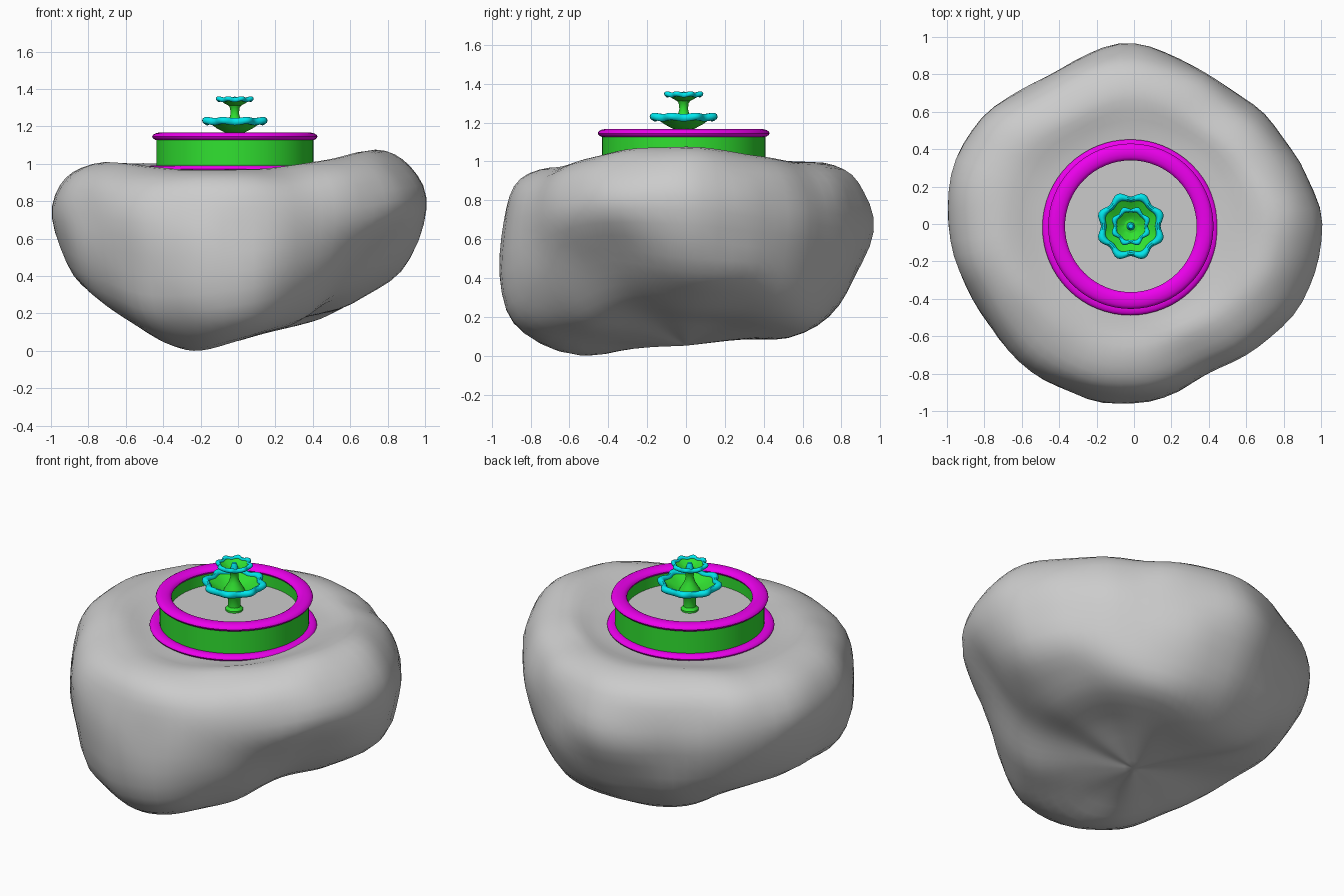
import bpy, math
from mathutils import Vector, noise

if "Cube" in bpy.data.objects:
    bpy.data.objects.remove(bpy.data.objects["Cube"])

CX, CY = -0.017, -0.012  # fountain axis


def material(name, col):
    m = bpy.data.materials.new(name)
    m.diffuse_color = (*col, 1)
    m.use_nodes = True
    m.node_tree.nodes["Principled BSDF"].inputs["Base Color"].default_value = m.diffuse_color
    return m


GREEN = material("green", (0.03, 0.75, 0.03))
MAGENTA = material("magenta", (0.85, 0.0, 0.85))
CYAN = material("cyan", (0.0, 0.8, 0.85))


def make(name, verts, faces, mat=None, angle=40):
    me = bpy.data.meshes.new(name)
    me.from_pydata(verts, [], faces)
    ob = bpy.data.objects.new(name, me)
    bpy.context.collection.objects.link(ob)
    if mat:
        me.materials.append(mat)
    bpy.ops.object.select_all(action='DESELECT')
    ob.select_set(True)
    bpy.context.view_layer.objects.active = ob
    bpy.ops.object.mode_set(mode='EDIT')
    bpy.ops.mesh.select_all(action='SELECT')
    bpy.ops.mesh.remove_doubles(threshold=0.0001)
    bpy.ops.mesh.normals_make_consistent(inside=False)
    bpy.ops.object.mode_set(mode='OBJECT')
    bpy.ops.object.shade_smooth_by_angle(angle=math.radians(angle))
    return ob


def grid_faces(rows, cols, close_rows):
    return [(i * cols + j, i * cols + (j + 1) % cols,
             (i + 1) % rows * cols + (j + 1) % cols, (i + 1) % rows * cols + j)
            for i in range(rows if close_rows else rows - 1) for j in range(cols)]


def lathe(name, profile, mat=None, closed=False, lobe=0.0, n=64, at=(CX, CY)):
    """Spin (r, z) points; lobe scallops the outline into eight petals near full radius."""
    rmax = max(p[0] for p in profile)
    verts = []
    for r, z in profile:
        for j in range(n):
            a = 2 * math.pi * j / n
            w = math.cos(8 * a + math.pi) * (r / rmax) ** 2
            rr = r * (1 + lobe * w)
            verts.append((at[0] + rr * math.cos(a), at[1] + rr * math.sin(a), z + 0.05 * lobe * w))
    return make(name, verts, grid_faces(len(profile), n, closed), mat)


def pill(r, z, a, b, n=14):
    return [(r + a * math.cos(2 * math.pi * k / n), z + b * math.sin(2 * math.pi * k / n)) for k in range(n)]


def cat(p0, p1, p2, p3, t):
    return 0.5 * (2 * p1 + (p2 - p0) * t + (2 * p0 - 5 * p1 + 4 * p2 - p3) * t * t
                  + (3 * p1 - p0 - 3 * p2 + p3) * t ** 3)


# Boulder: one side profile every 30 degrees, splined around and down
# equator radius, equator z, shoulder z, inner top z, low radius, low z, bulge
SIDES = [
    (1.00, .75, 1.08, 1.00, .60, .25, .07),
    (.92, .70, 1.03, .985, .66, .24, .06),
    (.89, .66, 1.00, .965, .70, .15, .05),
    (.96, .64, .99, .965, .60, .11, .05),
    (.92, .66, 1.00, .965, .62, .12, .05),
    (1.00, .70, 1.00, .965, .65, .22, .06),
    (.99, .71, 1.01, .965, .62, .24, .08),
    (.95, .66, 1.00, .96, .64, .13, .07),
    (.96, .60, .97, .955, .62, .01, .10),
    (.955, .62, .97, .955, .70, .06, .10),
    (.90, .66, .99, .965, .62, .16, .05),
    (.97, .74, 1.05, .985, .58, .26, .01),
]


def side_profile(s):
    R, ze, zt, zi, rl, zl, b = s
    return [Vector(p) for p in (
        (0, .95), (.3, .95), (.5, zi), (.74 * R, zt), (.93 * R, ze + .72 * (zt - ze)), (R, ze),
        ((R + rl) / 2 + b, (ze + zl) / 2 - b), (rl, zl), (.5 * rl, .5 * zl + .025), (0, .045))]


profs = [side_profile(s) for s in SIDES]
COLS, SUB = 72, 4
rings = []
for k in range(len(profs[0])):
    ring = []
    for j in range(COLS):
        i, t = divmod(j, 6)
        ring.append(cat(*(profs[(i + d) % 12][k] for d in (-1, 0, 1, 2)), t / 6))
    rings.append(ring)
verts, last = [], len(rings) - 1
for k in range(last):
    for s in range(SUB + (k == last - 1)):
        for j in range(COLS):
            q = [rings[min(max(k + d, 0), last)][j] for d in (-1, 0, 1, 2)]
            p = cat(*q, s / SUB)
            a = 2 * math.pi * j / COLS
            r = max(p.x, 0)
            v = Vector((r * math.cos(a), r * math.sin(a), p.y))
            if r > 0.55 or p.y < 0.5:
                d = (v - Vector((0, 0, .55))).normalized()
                v += d * 0.022 * noise.noise(v * 3.5) * min(1, r / 0.6)
            verts.append(v)
low = min(v.z for v in verts)
for v in verts:
    if v.z < 0.5:
        v.z -= low * (0.5 - v.z) / 0.5
make("boulder", verts, grid_faces(len(verts) // COLS, COLS, False), None, 50)

# Basin: base moulding, wall, coping and water surface
lathe("basin_base_ring", pill(.435, .973, .035, .018), MAGENTA, True, at=(-.02, -.018))
lathe("basin_wall", [(.42, .94), (.42, 1.14), (.36, 1.14), (.36, .94)], GREEN, True)
lathe("basin_coping", pill(.397, 1.145, .045, .022), MAGENTA, True)
lathe("basin_water", [(0, 1.065), (.37, 1.065)])

# Tiered fountain: scalloped bowls on a slender stem
lathe("fountain_pedestal", [(0, 1.06), (.05, 1.06), (.05, 1.075), (.036, 1.09), (.034, 1.14),
                            (.05, 1.165), (.05, 1.19), (0, 1.19)], GREEN, n=32)
lathe("upper_stem", [(.06, 1.185), (.045, 1.215), (.03, 1.24), (.022, 1.27),
                     (.026, 1.30), (.04, 1.32), (0, 1.325)], GREEN, n=32)


def bowl(name, R, z, depth, tube):
    outer = [(0, z - depth), (.35 * R, z - depth), (.65 * R, z - .6 * depth), (R, z)]
    inner = [(R * .97, z + .006), (.65 * R, z - .4 * depth), (.35 * R, z - .75 * depth), (0, z - .75 * depth)]
    lathe(name + "_bowl", outer + inner, GREEN, lobe=.08)
    lathe(name + "_rim", pill(R, z, tube, tube * 1.1, 10), CYAN, True, lobe=.08)


bowl("lower", .155, 1.228, .06, .018)
bowl("upper", .088, 1.345, .035, .012)

# Water spout at the top
lathe("spout", [(0, 1.315), (.022, 1.32), (.018, 1.34), (.012, 1.355), (0, 1.36)], CYAN, n=16)
